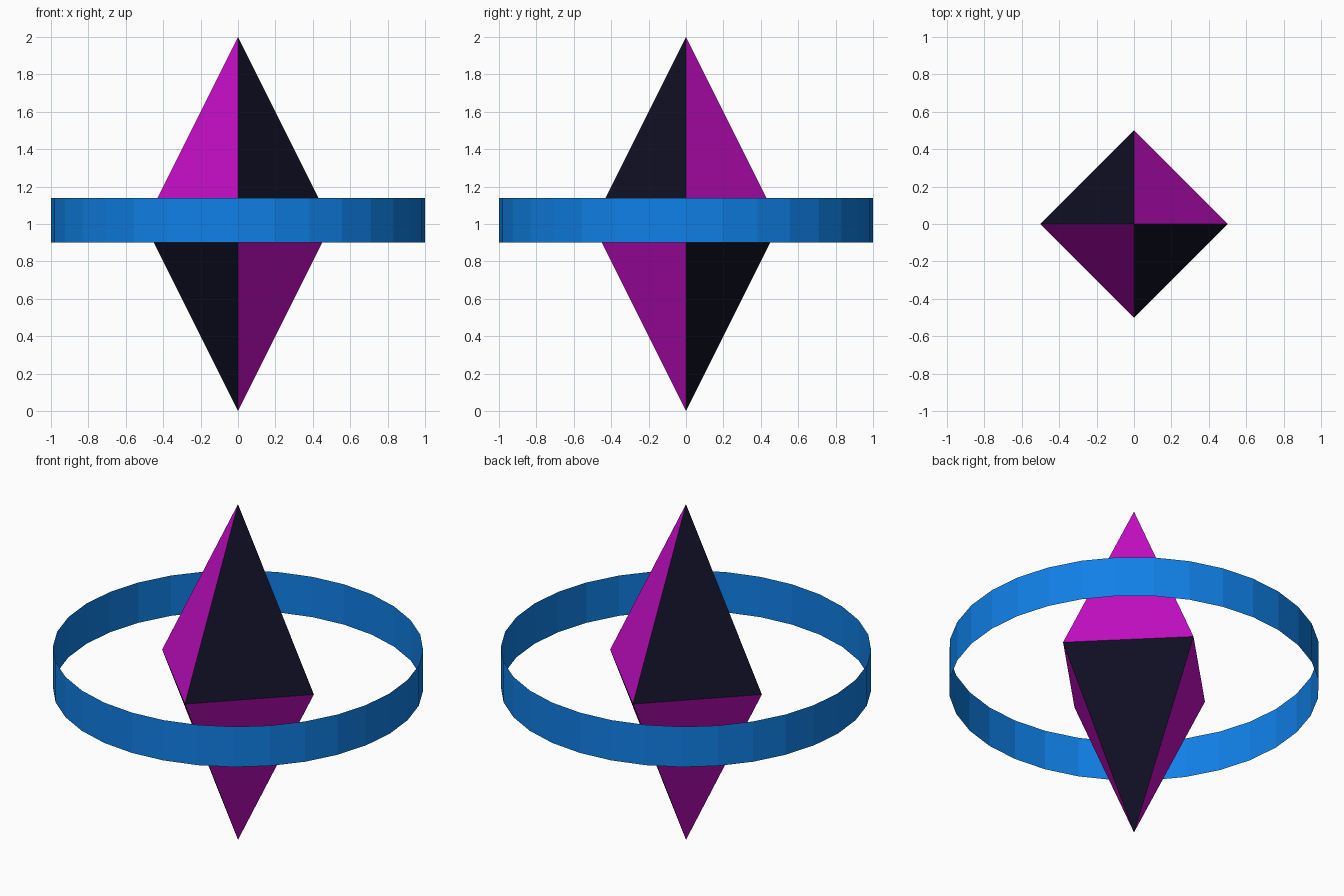
import bpy, bmesh
from mathutils import Matrix

if "Cube" in bpy.data.objects:
    bpy.data.objects.remove(bpy.data.objects["Cube"])


def material(name, rgb):
    """Flat material from 0-255 display values, stored as linear."""
    lin = [((c / 255 + 0.055) / 1.055) ** 2.4 if c > 10 else c / 255 / 12.92 for c in rgb]
    mat = bpy.data.materials.new(name)
    mat.diffuse_color = (*lin, 1)
    mat.use_nodes = True
    mat.node_tree.nodes["Principled BSDF"].inputs["Base Color"].default_value = mat.diffuse_color
    return mat


def finish(bm, name, mats):
    mesh = bpy.data.meshes.new(name)
    bm.to_mesh(mesh)
    bm.free()
    for m in mats:
        mesh.materials.append(m)
    obj = bpy.data.objects.new(name, mesh)
    bpy.context.collection.objects.link(obj)
    return obj


magenta = material("magenta", (198, 14, 198))
dark = material("dark_navy", (15, 15, 36))
blue = material("blue", (16, 128, 230))

# Crystal: two four-sided pyramids base to base, faces in alternating colours
bm = bmesh.new()
tips = [bm.verts.new((0, 0, z)) for z in (0, 2)]
waist = [bm.verts.new(p) for p in ((0.5, 0, 1), (0, 0.5, 1), (-0.5, 0, 1), (0, -0.5, 1))]
for tip in tips:
    for i in range(4):
        bm.faces.new((waist[i], waist[(i + 1) % 4], tip))
bmesh.ops.recalc_face_normals(bm, faces=bm.faces)
for f in bm.faces:
    c = f.calc_center_median()
    f.material_index = 0 if c.x * c.y * (c.z - 1) > 0 else 1
finish(bm, "crystal", [magenta, dark])

# Ring: thin open band of 32 flat sides around the crystal
bm = bmesh.new()
bmesh.ops.create_cone(bm, cap_ends=False, segments=32, radius1=1, radius2=1,
                      depth=0.24, matrix=Matrix.Translation((0, 0, 1.02)))
bmesh.ops.recalc_face_normals(bm, faces=bm.faces)
finish(bm, "ring", [blue])
